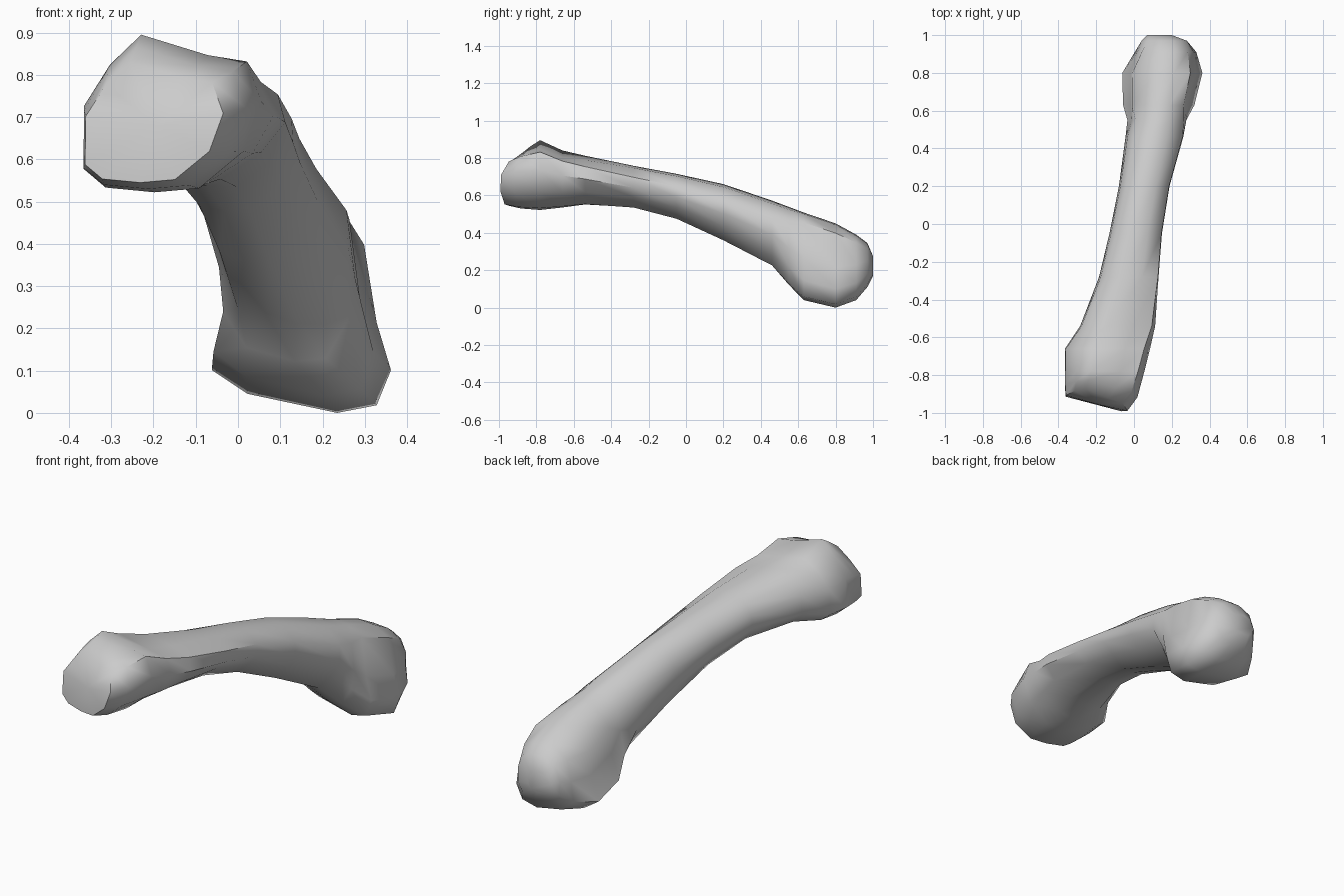
import bpy, bmesh, math

if "Cube" in bpy.data.objects:
    bpy.data.objects.remove(bpy.data.objects["Cube"])

# Cross-section outlines in a unit box (x right, z up), clockwise from the top
BASE = [(-.35, 1), (.4, .74), (.84, .66), (1, .15), (.8, -.48), (.3, -.95),
        (-.2, -1), (-.75, -.94), (-1, -.7), (-.99, .1), (-.7, .62)]
SHAFT = [(-.2, 1), (.45, .9), (.98, .45), (1, -.05), (.63, -.5), (.15, -1),
         (-.3, -.98), (-.72, -.87), (-1, -.3), (-.94, .3), (-.72, .72)]
HEAD = [(-.15, 1), (.3, .97), (.7, .77), (.84, -.05), (1, -.55), (.84, -.92),
        (.4, -1), (-.6, -.8), (-1, -.55), (-.78, 0), (-.75, .55)]
END = [(-.2, 1), (.35, .97), (.75, .75), (1, .2), (1, -.4), (.75, -.85),
       (.2, -1), (-.5, -.9), (-.95, -.5), (-1, .1), (-.75, .75)]
SHAPES = [BASE, SHAFT, HEAD, END]

# Stations along the bone: y, x min, x max, z min, z max, outline blend
STATIONS = [
    (-.957, -.362, -.035, .545, .83, 0),
    (-.89, -.366, .018, .53, .865, 0),
    (-.78, -.366, .055, .522, .895, 0),
    (-.66, -.365, .085, .535, .84, .15),
    (-.54, -.285, .112, .55, .812, .5),
    (-.28, -.185, .13, .535, .758, 1),
    (-.05, -.13, .148, .475, .715, 1),
    (.20, -.08, .188, .36, .66, 1),
    (.46, -.045, .262, .225, .572, 1.05),
    (.55, -.035, .29, .12, .538, 1.5),
    (.63, -.058, .32, .04, .508, 2),
    (.80, -.062, .362, 0, .45, 2),
    (.91, 0, .33, .04, .39, 2.5),
    (.97, .04, .28, .11, .345, 3),
    (1.0, .07, .20, .17, .275, 3),
]
# Skew of the joint face at the base: (y per x, y per z in the upper half)
SKEW = {0: (-.043, .07), 1: (-.035, .05)}


def outline(blend):
    i = min(int(blend), len(SHAPES) - 2)
    t = blend - i
    return [(a[0] + (b[0] - a[0]) * t, a[1] + (b[1] - a[1]) * t)
            for a, b in zip(SHAPES[i], SHAPES[i + 1])]


# Foot bone: one skin lofted from the squared base through shaft to round head
bm = bmesh.new()
rings = []
for k, (y, x0, x1, z0, z1, blend) in enumerate(STATIONS):
    sx, sz = SKEW.get(k, (0, 0))
    rings.append([bm.verts.new(((x0 + x1) / 2 + u * (x1 - x0) / 2,
                                y + sx * u + sz * max(v, 0),
                                (z0 + z1) / 2 + v * (z1 - z0) / 2))
                  for u, v in outline(blend)])
n = len(BASE)
for a, b in zip(rings, rings[1:]):
    for i in range(n):
        j = (i + 1) % n
        bm.faces.new((a[i], a[j], b[j], b[i]))
bm.faces.new(rings[-1])
# Joint face, fanned from a centre point
c = bm.verts.new((-.19, -.955, .68))
for i in range(n):
    bm.faces.new((rings[0][(i + 1) % n], rings[0][i], c))
bmesh.ops.recalc_face_normals(bm, faces=bm.faces)

mesh = bpy.data.meshes.new("foot_bone")
bm.to_mesh(mesh)
bm.free()
bone = bpy.data.objects.new("foot_bone", mesh)
bpy.context.collection.objects.link(bone)
bpy.context.view_layer.objects.active = bone
bone.select_set(True)
bpy.ops.object.shade_smooth_by_angle(angle=math.radians(50))
